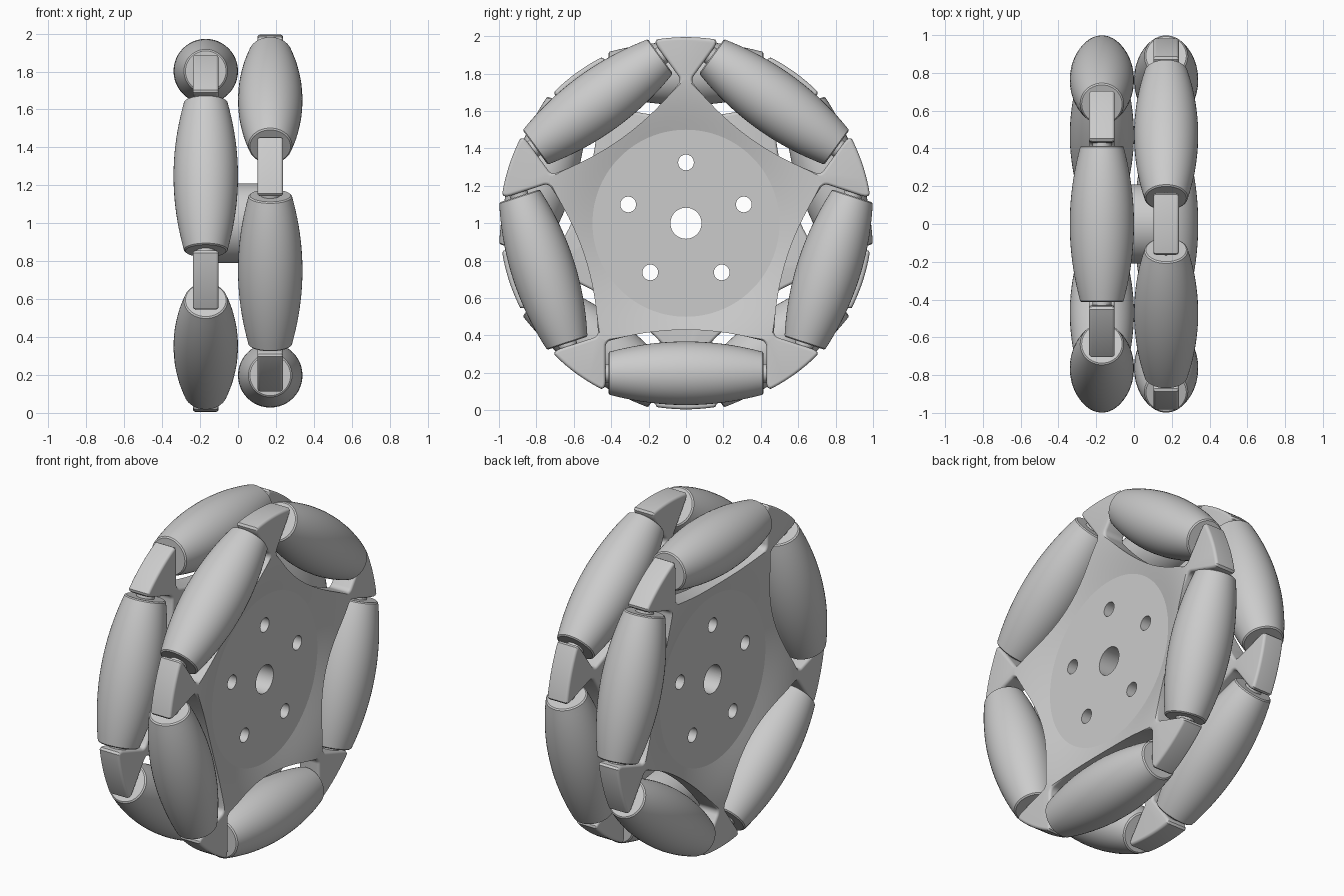
import bpy, bmesh, math
from mathutils import Matrix, Vector

cube = bpy.data.objects.get("Cube")
if cube:
    bpy.data.objects.remove(cube, do_unlink=True)

CENTRE = Vector((0, 0, 1))
OFFSET = 0.17         # distance of each wheel from the middle plane
HALF_T = 0.068        # half thickness of the arms
FLOOR = 0.007         # height of the sunken hub face above the wheel's mid-plane
RIM = 0.995           # radius of the arm tips
STEP = math.radians(72)

grey = bpy.data.materials.new("plain grey")
grey.use_nodes = True
COLOUR = (0.6, 0.6, 0.6, 1)
grey.diffuse_color = COLOUR
grey.node_tree.nodes["Principled BSDF"].inputs["Base Color"].default_value = COLOUR


def make(name, bm, matrix):
    bmesh.ops.recalc_face_normals(bm, faces=bm.faces)
    mesh = bpy.data.meshes.new(name)
    bm.to_mesh(mesh)
    bm.free()
    mesh.materials.append(grey)
    ob = bpy.data.objects.new(name, mesh)
    ob.matrix_world = matrix
    bpy.context.collection.objects.link(ob)
    return ob


def activate(ob):
    bpy.ops.object.select_all(action='DESELECT')
    ob.select_set(True)
    bpy.context.view_layer.objects.active = ob


def smooth(ob, angle=35):
    activate(ob)
    bpy.ops.object.shade_smooth_by_angle(angle=math.radians(angle))


def add_cylinder(bm, radius, length, y=0, z=0, segments=64):
    # cylinder along x
    m = Matrix.Translation((0, y, z)) @ Matrix.Rotation(math.pi / 2, 4, 'Y')
    bmesh.ops.create_cone(bm, cap_ends=True, segments=segments, radius1=radius,
                          radius2=radius, depth=length, matrix=m)


def lathe(profile, segments):
    # turn (x, radius) points around the x axis
    bm = bmesh.new()
    verts = [bm.verts.new((x, 0, r)) for x, r in profile]
    edges = [bm.edges.new(p) for p in zip(verts, verts[1:])]
    bmesh.ops.spin(bm, geom=verts + edges, cent=(0, 0, 0), axis=(1, 0, 0),
                   angle=2 * math.pi, steps=segments)
    bmesh.ops.remove_doubles(bm, verts=bm.verts, dist=1e-5)
    return bm


def half_pocket():
    # half of one roller pocket and half of the arm tip: (tangent, distance)
    pts = [(0.38 * i / 10, 0.57 + 0.05 * (i / 10) ** 2) for i in range(11)]
    for deg in (75, 60, 45, 30, 15, 0):
        a = math.radians(deg)
        pts.append((0.395 + 0.035 * math.cos(a), 0.66 - 0.035 * math.sin(a)))
    pts += [(0.43, 0.845), (0.432, 0.865), (0.438, 0.88)]
    for deg in (27, 28.5, 30, 32, 34):
        a = math.radians(deg)
        pts.append((RIM * math.sin(a), RIM * math.cos(a)))
    return pts


def hub_blank():
    # five-armed body with rounded rims
    half = half_pocket()
    pocket = [(-t, d) for t, d in reversed(half)] + half[1:]
    bm = bmesh.new()
    ring = []
    for k in range(5):
        a = STEP * (k + 0.5)
        for t, d in pocket:
            ring.append(bm.verts.new((-HALF_T, d * math.sin(a) + t * math.cos(a),
                                      d * math.cos(a) - t * math.sin(a))))
        b = STEP * (k + 1)
        ring.append(bm.verts.new((-HALF_T, RIM * math.sin(b), RIM * math.cos(b))))
    cap = bm.faces.new(ring)
    out = bmesh.ops.extrude_face_region(bm, geom=[cap], use_keep_orig=True)
    top = [v for v in out["geom"] if isinstance(v, bmesh.types.BMVert)]
    bmesh.ops.translate(bm, verts=top, vec=(2 * HALF_T, 0, 0))
    bmesh.ops.recalc_face_normals(bm, faces=bm.faces)
    rims = [e for e in bm.edges if abs(e.verts[0].co.x - e.verts[1].co.x) < 1e-5]
    bmesh.ops.bevel(bm, geom=rims, offset=0.016, segments=6, profile=0.5,
                    affect='EDGES', clamp_overlap=True)
    return bm


def dish_cutter():
    # flat sunken disc that sweeps up to the level of the arms
    prof = [(FLOOR, 0), (FLOOR, 0.5)]
    for i in range(1, 13):
        u = i / 12
        height = FLOOR + (HALF_T + 0.002 - FLOOR) * math.sin(u * math.pi / 2)
        prof.append((height, 0.5 + 0.32 * u))
    prof += [(0.2, 0.82), (0.2, 0)]
    return lathe(prof, 96)


def roller():
    # barrel with flat, slightly chamfered ends
    n, length = 20, 0.408
    prof = [(-length - 0.006, 0), (-length - 0.006, 0.107)]
    for i in range(n + 1):
        u = 2 * i / n - 1
        prof.append((length * u, 0.115 + 0.055 * (1 - u * u)))
    prof += [(-x, r) for x, r in reversed(prof[:2])]
    return lathe(prof, 48)


def cut(ob, cutter):
    activate(ob)
    mod = ob.modifiers.new("cut", 'BOOLEAN')
    mod.operation = 'DIFFERENCE'
    mod.object = cutter
    mod.solver = 'EXACT'
    bpy.ops.object.modifier_apply(modifier=mod.name)


# Drill for the axle bore and the five bolt holes
bm = bmesh.new()
add_cylinder(bm, 0.083, 2)
for k in range(5):
    add_cylinder(bm, 0.042, 2, 0.325 * math.sin(k * STEP), 0.325 * math.cos(k * STEP), 32)
drill_bits = make("drill_bits", bm, Matrix.Translation(CENTRE))
drill_bits.hide_render = True

for side, x, turn in (("left", OFFSET, 0), ("right", -OFFSET, math.pi)):
    base = (Matrix.Translation(CENTRE + Vector((x, 0, 0)))
            @ Matrix.Rotation(turn, 4, 'Y'))

    # Hub with arms and a dished outer face
    hub = make(side + "_hub", hub_blank(), base)
    dish = make(side + "_dish_cutter", dish_cutter(), base)
    dish.hide_render = True
    cut(hub, dish)
    cut(hub, drill_bits)
    bpy.data.objects.remove(dish, do_unlink=True)
    smooth(hub, 16)

    # Rollers and their pins
    for k in range(5):
        place = (base @ Matrix.Rotation(-STEP * (k + 0.5), 4, 'X')
                 @ Matrix.Translation((0, 0, 0.802))
                 @ Matrix.Rotation(math.pi / 2, 4, 'Z'))
        smooth(make(f"{side}_roller_{k + 1}", roller(), place))
        bm = bmesh.new()
        add_cylinder(bm, 0.05, 0.88, segments=24)
        smooth(make(f"{side}_roller_pin_{k + 1}", bm, place))

# Spacer between the two hubs
bm = bmesh.new()
add_cylinder(bm, 0.21, 2 * (OFFSET - HALF_T) + 0.02)
spacer = make("spacer", bm, Matrix.Translation(CENTRE))
cut(spacer, drill_bits)
smooth(spacer)

bpy.data.objects.remove(drill_bits, do_unlink=True)
